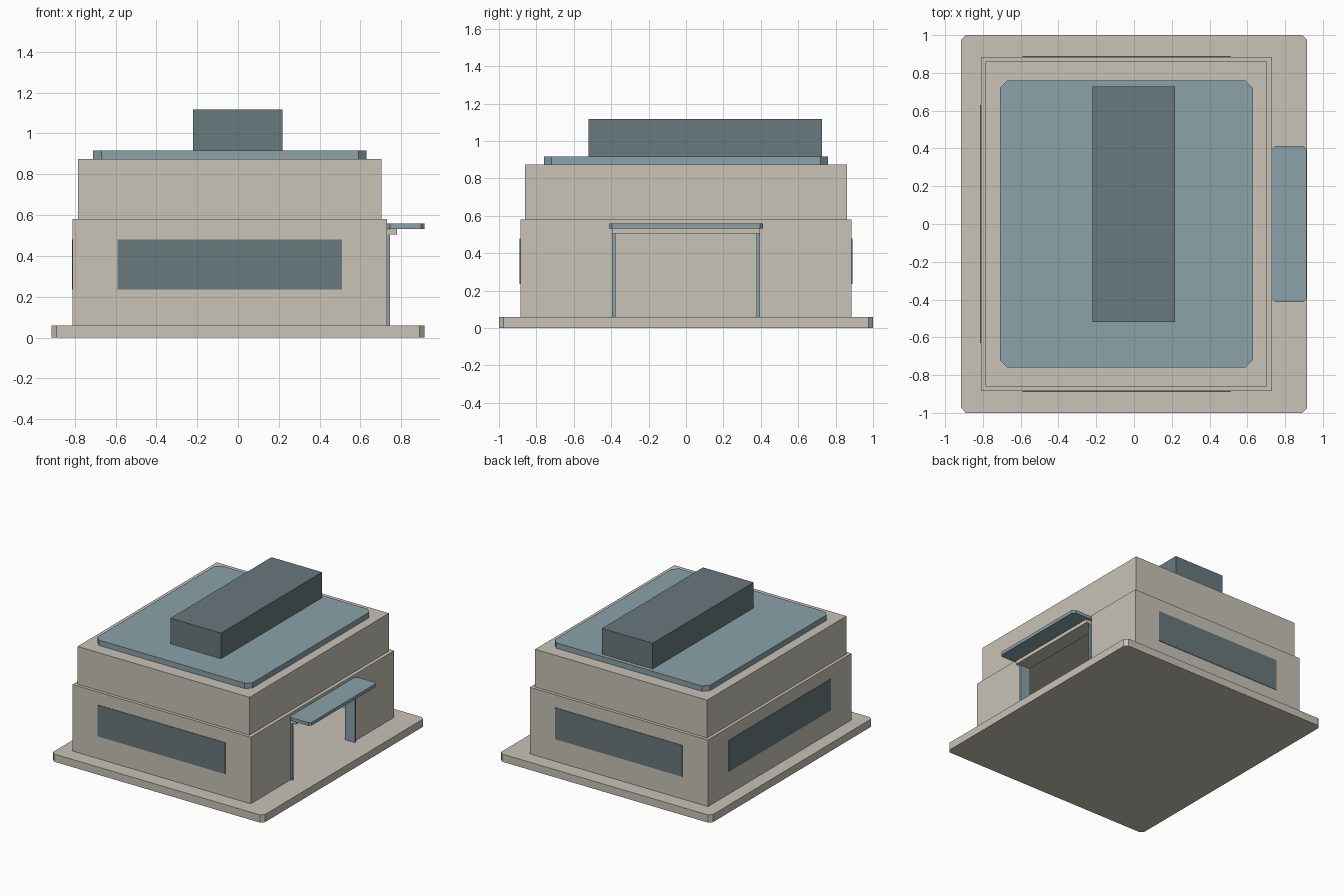
import bpy
import bmesh

if "Cube" in bpy.data.objects:
    bpy.data.objects.remove(bpy.data.objects["Cube"], do_unlink=True)


def material(name, rgb):
    """Flat colour material from 0-255 sRGB values."""
    color = [((c / 255 + 0.055) / 1.055) ** 2.4 for c in rgb] + [1]
    mat = bpy.data.materials.new(name)
    mat.use_nodes = True
    mat.diffuse_color = color
    bsdf = next(n for n in mat.node_tree.nodes if n.type == "BSDF_PRINCIPLED")
    bsdf.inputs["Base Color"].default_value = color
    return mat


STONE = material("warm stone", (200, 195, 183))
BLUE = material("dusty blue", (138, 162, 170))
SLATE = material("dark slate", (105, 120, 125))


def box(name, x, y, z, mat, chamfer=0):
    """Box from (min, max) ranges, optionally with chamfered upright edges."""
    bm = bmesh.new()
    bmesh.ops.create_cube(bm, size=1)
    for v in bm.verts:
        v.co = [r[0] if c < 0 else r[1] for c, r in zip(v.co, (x, y, z))]
    if chamfer:
        upright = [e for e in bm.edges
                   if abs(e.verts[0].co.z - e.verts[1].co.z) > 1e-5]
        bmesh.ops.bevel(bm, geom=upright, offset=chamfer, segments=1,
                        affect="EDGES", clamp_overlap=True)
    mesh = bpy.data.meshes.new(name)
    bm.to_mesh(mesh)
    bm.free()
    mesh.materials.append(mat)
    obj = bpy.data.objects.new(name, mesh)
    bpy.context.collection.objects.link(obj)
    return obj


def cut(obj, cutter):
    """Subtract the cutter and discard it."""
    cutter.hide_render = True
    mod = obj.modifiers.new("cut", "BOOLEAN")
    mod.operation = "DIFFERENCE"
    mod.solver = "EXACT"
    mod.object = cutter
    bpy.context.view_layer.objects.active = obj
    bpy.ops.object.modifier_apply(modifier=mod.name)
    bpy.data.objects.remove(cutter, do_unlink=True)


# Main dimensions
LEFT, RIGHT, DEPTH = -0.81, 0.73, 0.885
FLOOR, STOREY, ROOF, DECK = 0.06, 0.58, 0.875, 0.917
WALL, DOOR, LINTEL = 0.07, 0.395, 0.505

# Ground slab
box("base_slab", (-0.915, 0.915), (-1, 1), (0, FLOOR), STONE, 0.025)

# Hollow ground storey with a wide doorway
walls = box("lower_walls", (LEFT, RIGHT), (-DEPTH, DEPTH), (FLOOR, STOREY), STONE)
cut(walls, box("room_cutter", (LEFT + WALL, RIGHT - WALL),
               (WALL - DEPTH, DEPTH - WALL), (0, 0.53), STONE))
cut(walls, box("door_cutter", (RIGHT - 0.2, RIGHT + 0.2),
               (-DOOR, DOOR), (0, LINTEL), STONE))

# Upper storey, roof deck and roof box
box("upper_walls", (-0.785, 0.702), (-0.86, 0.86), (STOREY, ROOF), STONE)
box("roof_deck", (-0.71, 0.63), (-0.76, 0.76), (ROOF, DECK), BLUE, 0.04)
box("roof_box", (-0.22, 0.217), (-0.52, 0.727), (DECK, 1.117), SLATE)

# Doorway: side linings, header and canopy
for side, name in ((-1, "right_door_post"), (1, "left_door_post")):
    y = sorted((side * (DOOR - 0.017), side * DOOR))
    box(name, (RIGHT - WALL, RIGHT + 0.015), y, (FLOOR, LINTEL), BLUE)
box("door_header", (RIGHT, 0.778), (-DOOR, DOOR), (LINTEL, 0.533), STONE)
box("door_canopy", (RIGHT, 0.913), (-0.412, 0.412), (0.533, 0.558), BLUE, 0.016)

# Thin window plates on the three closed sides
PANE, SILL = 0.004, (0.235, 0.48)
for name, y in (("front_window", -DEPTH), ("back_window", DEPTH)):
    box(name, (-0.59, 0.51), (y - PANE, y + PANE), SILL, SLATE)
box("side_window", (LEFT - PANE, LEFT + PANE), (-0.63, 0.63), SILL, SLATE)
